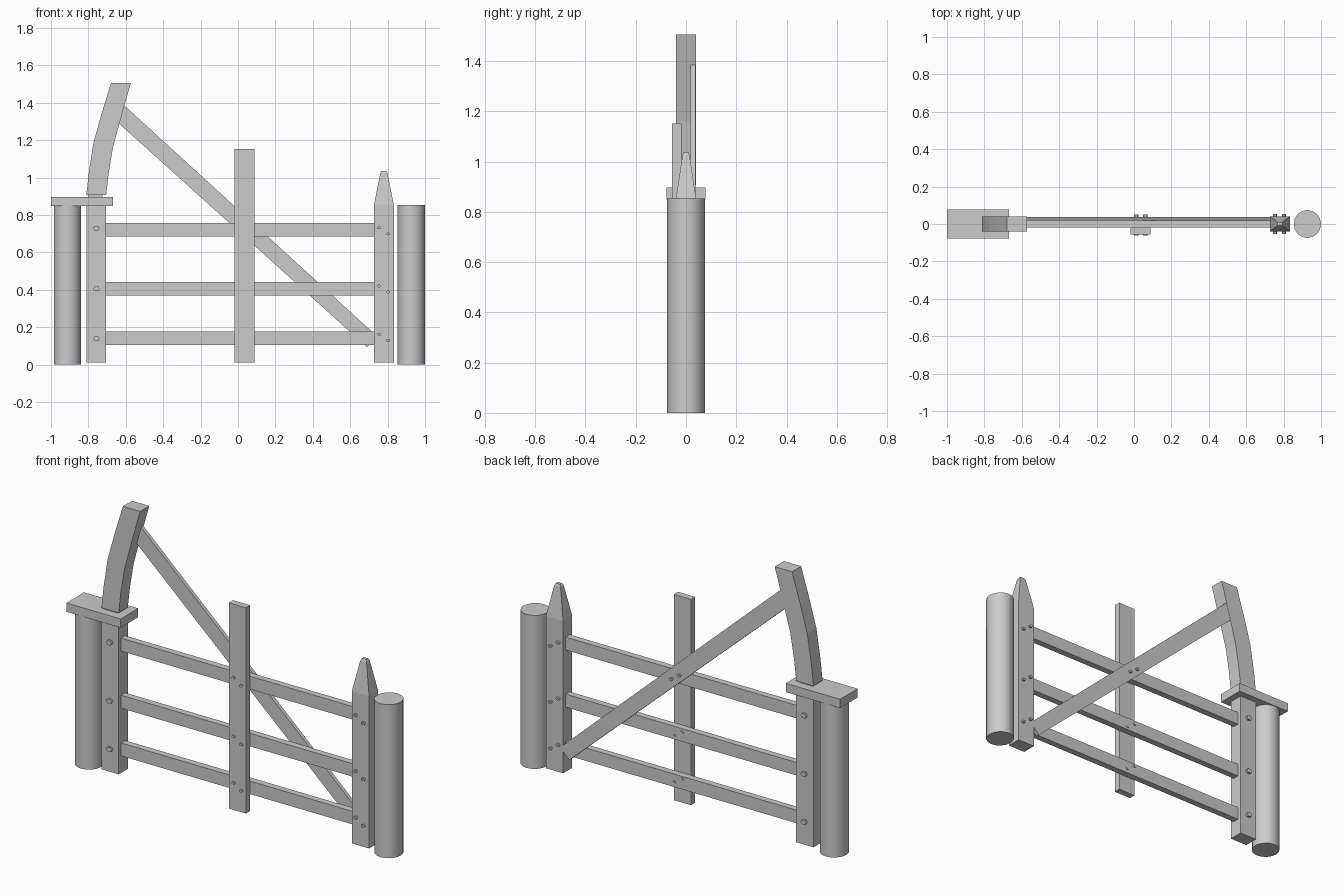
import bpy, bmesh
from math import cos, sin, pi

if "Cube" in bpy.data.objects:
    bpy.data.objects.remove(bpy.data.objects["Cube"])


def make(name, bm):
    bmesh.ops.recalc_face_normals(bm, faces=bm.faces)
    me = bpy.data.meshes.new(name)
    bm.to_mesh(me)
    bm.free()
    ob = bpy.data.objects.new(name, me)
    bpy.context.collection.objects.link(ob)
    return ob


def loft(name, rings):
    """Skin a list of equal-length point rings and cap both ends."""
    bm = bmesh.new()
    vs = [[bm.verts.new(p) for p in r] for r in rings]
    n = len(vs[0])
    for a, b in zip(vs, vs[1:]):
        for i in range(n):
            j = (i + 1) % n
            bm.faces.new((a[i], a[j], b[j], b[i]))
    bm.faces.new(vs[0])
    bm.faces.new(vs[-1])
    return make(name, bm)


def prism(name, profile, y0, y1):
    """Extrude an x-z outline along y."""
    return loft(name, [[(x, y, z) for x, z in profile] for y in (y0, y1)])


def box(name, x0, x1, y0, y1, z0, z1):
    return prism(name, [(x0, z0), (x1, z0), (x1, z1), (x0, z1)], y0, y1)


def rect(x, z, hx, hy):
    return [(x - hx, -hy, z), (x + hx, -hy, z), (x + hx, hy, z), (x - hx, hy, z)]


def bolt(name, x, z, rx, rz, y0, y1):
    prism(name, [(x + rx * cos(i * pi / 3), z + rz * sin(i * pi / 3)) for i in range(6)], y0, y1)


# Round ground posts
for name, x in (("left_post", -0.912), ("right_post", 0.927)):
    ob = loft(name, [[(x + 0.073 * cos(i * pi / 8), 0.075 * sin(i * pi / 8), z)
                      for i in range(16)] for z in (0, 0.852)])
    for p in ob.data.polygons:
        p.use_smooth = len(p.vertices) == 4
    bpy.context.view_layer.objects.active = ob
    ob.select_set(True)
    bpy.ops.object.shade_smooth_by_angle()
    ob.select_set(False)

# Cap plate, hinge stile and neck
box("cap_plate", -1.0, -0.667, -0.077, 0.077, 0.848, 0.897)
box("hinge_stile", -0.811, -0.705, -0.04, 0.04, 0.01, 0.85)
box("arm_neck", -0.8, -0.725, -0.03, 0.03, 0.89, 0.912)

# Curved arm above the cap
arm = [(-0.811, 0.906), (-0.705, 0.906), (-0.692, 1.02), (-0.669, 1.16), (-0.62, 1.34),
       (-0.573, 1.505), (-0.679, 1.505), (-0.73, 1.34), (-0.773, 1.185), (-0.797, 1.03)]
prism("curved_arm", arm, -0.04, 0.04)

# Pointed latch stile
loft("latch_stile", [rect(0.78, 0.01, 0.053, 0.04), rect(0.78, 0.855, 0.053, 0.04),
                     rect(0.78, 1.025, 0.019, 0.014), rect(0.78, 1.036, 0.013, 0.009)])

# Rails
for i, z in enumerate((0.14, 0.405, 0.722)):
    box(f"rail_{i}", -0.715, 0.737, -0.018, 0.018, z - 0.036, z + 0.036)

# Middle upright and diagonal brace
box("middle_upright", -0.018, 0.087, -0.055, -0.018, 0.01, 1.152)
prism("diagonal_brace", [(-0.609, 1.386), (-0.64, 1.292), (0.69, 0.093), (0.747, 0.148)],
      0.018, 0.0385)

# Bolts: single at the hinge stile, staggered pairs elsewhere
for i, z in enumerate((0.138, 0.405, 0.73)):
    bolt(f"hinge_bolt_{i}", -0.757, z, 0.018, 0.014, -0.052, 0.052)
for i, z in enumerate((0.146, 0.404, 0.729)):
    for j, (dx, dz) in enumerate(((-0.024, 0.016), (0.024, -0.016))):
        back = 0.05 if i == 2 else 0.023
        bolt(f"upright_bolt_{i}_{j}", 0.036 + dx, z + dz, 0.011, 0.008, -0.062, back)
        dz2 = -0.014 if i == 2 else 0
        bolt(f"latch_bolt_{i}_{j}", 0.778 + dx, z + dz + dz2, 0.011, 0.008, -0.053, 0.053)
